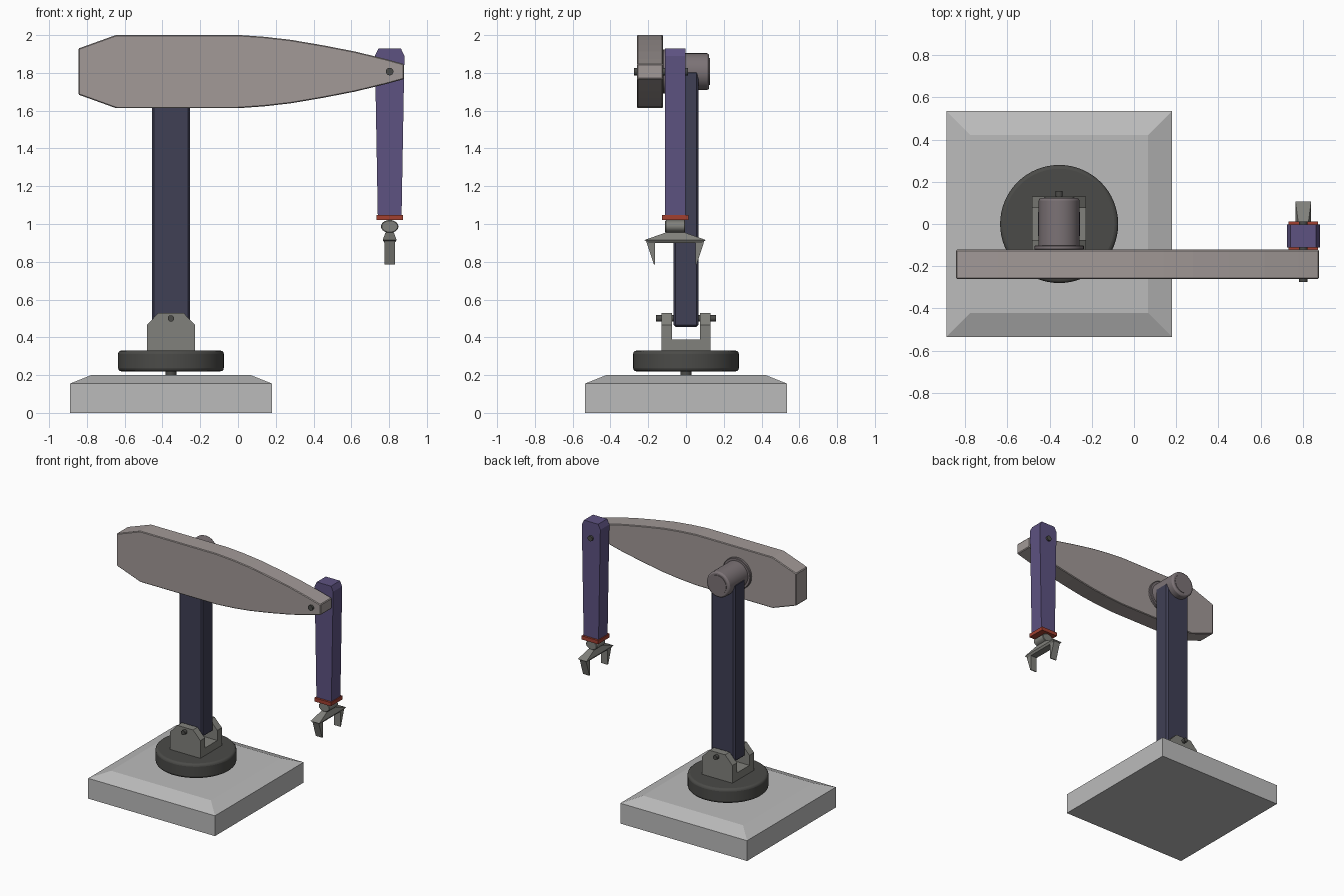
import bpy, bmesh, math
from mathutils import Matrix, Vector

if "Cube" in bpy.data.objects:
    bpy.data.objects.remove(bpy.data.objects["Cube"])

CX = -0.355           # turntable and column axis
AX, AY = 0.803, -0.057  # forearm axis
PZ = 1.807            # boom pivot height


def material(name, rgb):
    m = bpy.data.materials.new(name)
    m.diffuse_color = (*rgb, 1)
    m.use_nodes = True
    m.node_tree.nodes["Principled BSDF"].inputs["Base Color"].default_value = m.diffuse_color
    return m


STONE = material("stone", (0.5, 0.5, 0.5))
DARK = material("dark", (0.07, 0.07, 0.065))
STEEL = material("steel", (0.22, 0.22, 0.2))
NAVY = material("navy", (0.05, 0.05, 0.09))
BOOM = material("boom_grey", (0.36, 0.32, 0.31))
MOTOR = material("motor_grey", (0.2, 0.17, 0.18))
PURPLE = material("purple", (0.11, 0.085, 0.22))
RED = material("red", (0.36, 0.05, 0.03))


def finish(name, bm, mat, bevel=0, segments=1, smooth=False):
    bmesh.ops.recalc_face_normals(bm, faces=bm.faces)
    me = bpy.data.meshes.new(name)
    bm.to_mesh(me)
    bm.free()
    ob = bpy.data.objects.new(name, me)
    bpy.context.collection.objects.link(ob)
    me.materials.append(mat)
    if bevel:
        mod = ob.modifiers.new("Bevel", 'BEVEL')
        mod.width, mod.segments = bevel, segments
        mod.limit_method, mod.angle_limit = 'ANGLE', math.radians(40)
    if smooth:
        bpy.ops.object.select_all(action='DESELECT')
        ob.select_set(True)
        bpy.context.view_layer.objects.active = ob
        bpy.ops.object.shade_smooth_by_angle(angle=math.radians(35))
    return ob


def prism(name, profile, axis, lo, hi, mat, **kw):
    """Extrude a profile along y (points are x,z) or x (points are y,z)."""
    bm = bmesh.new()
    put = (lambda p, d: (p[0], d, p[1])) if axis == 'y' else (lambda p, d: (d, p[0], p[1]))
    face = bm.faces.new([bm.verts.new(put(p, lo)) for p in profile])
    new = bmesh.ops.extrude_face_region(bm, geom=[face])["geom"]
    move = Vector((0, hi - lo, 0) if axis == 'y' else (hi - lo, 0, 0))
    bmesh.ops.translate(bm, vec=move, verts=[v for v in new if isinstance(v, bmesh.types.BMVert)])
    return finish(name, bm, mat, **kw)


def frustum(name, x, y, z0, z1, bottom, top, mat, **kw):
    """Four-sided block with separate half sizes at the bottom and top."""
    bm = bmesh.new()
    bmesh.ops.create_cube(bm, size=2)
    for v in bm.verts:
        h = top if v.co.z > 0 else bottom
        v.co = (x + v.co.x * h[0], y + v.co.y * h[1], z1 if v.co.z > 0 else z0)
    return finish(name, bm, mat, **kw)


def cylinder(name, center, r, depth, axis, mat, squash=1, sides=48, **kw):
    bm = bmesh.new()
    bmesh.ops.create_cone(bm, cap_ends=True, segments=sides, radius1=r, radius2=r, depth=depth)
    if axis == 'y':
        bmesh.ops.rotate(bm, verts=bm.verts, matrix=Matrix.Rotation(math.pi / 2, 3, 'X'))
    bmesh.ops.scale(bm, vec=(1, 1, squash), verts=bm.verts)
    bmesh.ops.translate(bm, vec=center, verts=bm.verts)
    return finish(name, bm, mat, smooth=True, **kw)


# Base plinth: straight slab with a sloped upper rim
bm = bmesh.new()
rings = []
for z, inset in ((0, 0), (0.155, 0), (0.2, 0.113)):
    h = 0.535 - inset
    rings.append([bm.verts.new((CX + sx * h, sy * h, z))
                  for sx, sy in ((-1, -1), (1, -1), (1, 1), (-1, 1))])
for a, b in zip(rings, rings[1:]):
    for i in range(4):
        j = (i + 1) % 4
        bm.faces.new((a[i], a[j], b[j], b[i]))
bm.faces.new(rings[0])
bm.faces.new(rings[-1])
finish("base_plinth", bm, STONE)

# Turntable
cylinder("turntable_shaft", (CX, 0, 0.21), 0.03, 0.06, 'z', DARK, sides=24)
cylinder("turntable", (CX, 0, 0.275), 0.28, 0.11, 'z', DARK, sides=64, bevel=0.018, segments=3)

# Column bracket: floor, two chamfered cheeks and a pin
frustum("bracket_floor", CX, 0, 0.325, 0.388, (0.128, 0.08), (0.128, 0.08), STEEL)
cheek = [(CX + x, z) for x, z in ((-0.128, 0.325), (0.128, 0.325), (0.128, 0.465),
                                  (0.066, 0.53), (-0.066, 0.53), (-0.128, 0.465))]
for side, lo in (("front", -0.13), ("back", 0.075)):
    prism(f"bracket_cheek_{side}", cheek, 'y', lo, lo + 0.055, STEEL)
cylinder("bracket_pin", (CX, 0, 0.5), 0.017, 0.315, 'y', DARK, sides=20)

# Column
frustum("column", CX, 0, 0.455, 1.81, (0.1, 0.066), (0.1, 0.066), NAVY, bevel=0.011)

# Shoulder motor, with mounting flange and end cap
cylinder("shoulder_motor", (CX, 0, PZ), 0.097, 0.246, 'y', MOTOR, bevel=0.012, segments=2)
cylinder("motor_flange", (CX, -0.112, PZ), 0.117, 0.022, 'y', MOTOR, bevel=0.004)
cylinder("motor_cap", (CX, 0.115, PZ), 0.072, 0.022, 'y', MOTOR)

# Boom: upper outline mirrored about the pivot height
upper = [(-0.845, 0.122), (-0.645, 0.194), (0, 0.194), (0.14, 0.184), (0.28, 0.168),
         (0.45, 0.139), (0.62, 0.106), (0.78, 0.067), (0.878, 0.04)]
outline = [(x, PZ + h) for x, h in upper] + [(x, PZ - h) for x, h in reversed(upper)]
prism("boom", outline, 'y', -0.26, -0.122, BOOM, bevel=0.005)
cylinder("elbow_pin", (AX, -0.132, PZ), 0.02, 0.286, 'y', DARK, sides=24)

# Forearm: tapered bar with a chamfered top
half = [(0.063, 1.045), (0.078, 1.89), (0.06, 1.928)]
arm = [(AX + x, z) for x, z in half] + [(AX - x, z) for x, z in reversed(half)]
prism("forearm", arm, 'y', -0.111, -0.002, PURPLE)

# Wrist
frustum("wrist_plate", AX, AY, 1.02, 1.048, (0.07, 0.07), (0.07, 0.07), RED)
cylinder("wrist_roller", (AX, AY, 0.987), 0.046, 0.106, 'y', STEEL, squash=0.74,
         sides=32, bevel=0.004)

# Gripper: roof-shaped crossbar and two tapered fingers
frustum("gripper_bar", AX, AY, 0.915, 0.955, (0.037, 0.163), (0.022, 0.05), STEEL)
frustum("gripper_bar_underside", AX, AY, 0.9, 0.915, (0.027, 0.14), (0.037, 0.163), STEEL)
for side, s in (("front", -1), ("back", 1)):
    finger = [(AY + s * y, z) for y, z in ((0.106, 0.905), (0.154, 0.91), (0.113, 0.785), (0.106, 0.785))]
    prism(f"gripper_finger_{side}", finger, 'x', AX - 0.027, AX + 0.027, STEEL)
